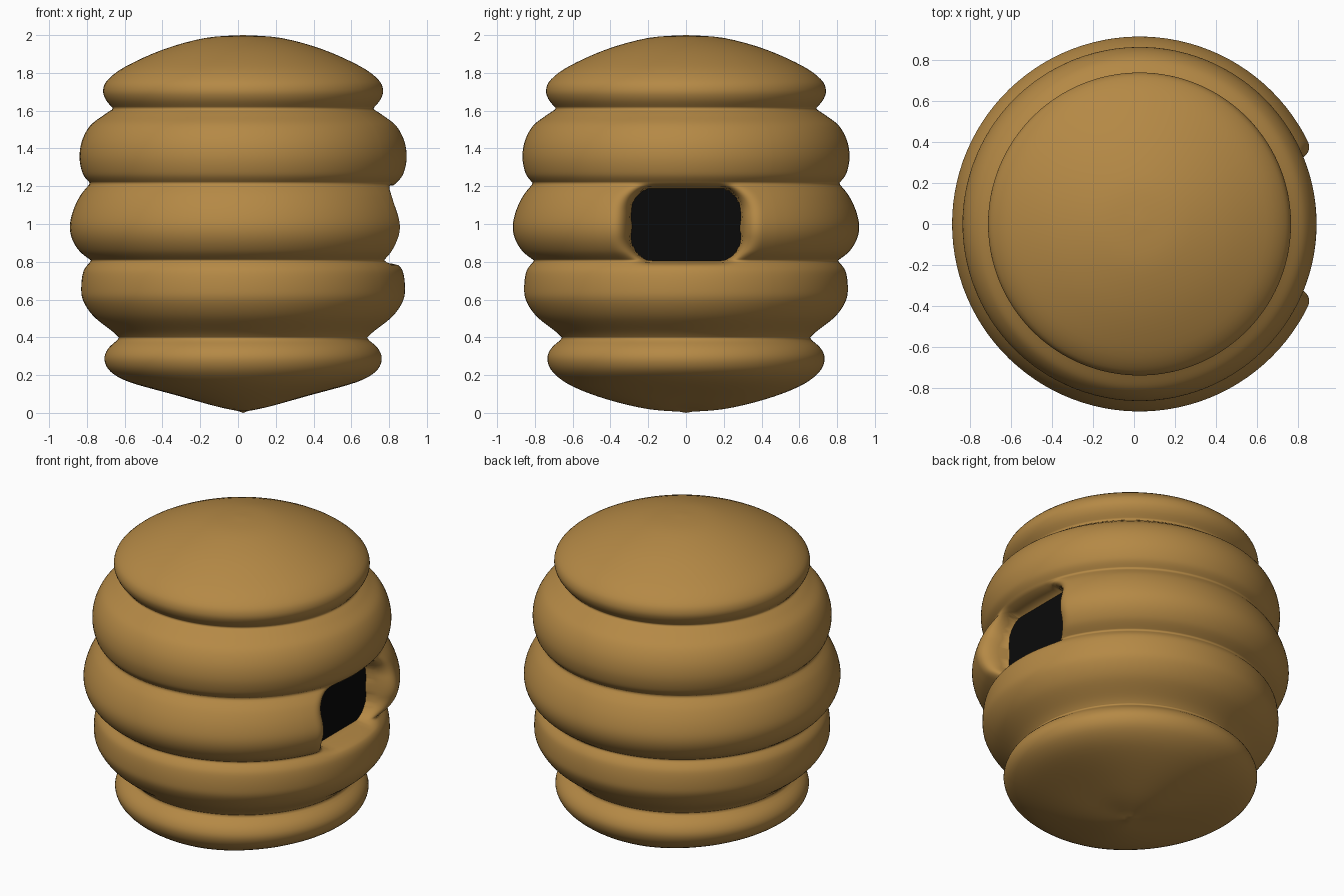
import bpy, bmesh, math

if "Cube" in bpy.data.objects:
    bpy.data.objects.remove(bpy.data.objects["Cube"])

CX = 0.027           # axis of the hive (the entrance flattens the +x side)
PANEL_X = 0.70       # depth of the dark entrance panel


def material(name, rgb):
    m = bpy.data.materials.new(name)
    m.diffuse_color = (*rgb, 1)
    m.use_nodes = True
    m.node_tree.nodes["Principled BSDF"].inputs["Base Color"].default_value = m.diffuse_color
    return m


def spline(pts, steps):
    """Catmull-Rom through (r, z) points."""
    p = [pts[0]] + pts + [pts[-1]]
    out = []
    for i in range(1, len(p) - 2):
        for k in range(steps):
            t = k / steps
            a, b, c, d = p[i - 1:i + 3]
            out.append(tuple(0.5 * (2 * b[j] + (c[j] - a[j]) * t
                       + (2 * a[j] - 5 * b[j] + 4 * c[j] - d[j]) * t * t
                       + (3 * b[j] - a[j] - 3 * c[j] + d[j]) * t ** 3) for j in (0, 1)))
    return out


# Half-profile of each coil, bottom to top
coils = [
    [(0.0, 0.005), (0.2, 0.02), (0.42, 0.072), (0.6, 0.14), (0.70, 0.21), (0.734, 0.28),
     (0.715, 0.34), (0.657, 0.392)],
    [(0.657, 0.398), (0.69, 0.43), (0.79, 0.51), (0.845, 0.59), (0.857, 0.66), (0.845, 0.75),
     (0.806, 0.803)],
    [(0.806, 0.808), (0.865, 0.855), (0.905, 0.92), (0.917, 0.99), (0.9, 1.07), (0.862, 1.15),
     (0.812, 1.212)],
    [(0.812, 1.218), (0.848, 1.265), (0.866, 1.35), (0.853, 1.44), (0.81, 1.52), (0.74, 1.575),
     (0.69, 1.608)],
    [(0.69, 1.613), (0.728, 1.66), (0.741, 1.71), (0.715, 1.765), (0.62, 1.835), (0.42, 1.925),
     (0.2, 1.985), (0.0, 2.0)],
]
profile = []
for i, c in enumerate(coils):
    profile += spline(c, 6 if i in (1, 2, 3) else 4)
profile = profile[1:]


def entrance_distance(y, z):
    """Signed distance to the rounded entrance, and lip width at that place."""
    rad = 0.13
    qy, qz = abs(y) - (0.29 - rad), abs(z - 0.997) - (0.197 - rad)
    oy, oz = max(qy, 0), max(qz, 0)
    length = math.hypot(oy, oz)
    d = length - rad + min(max(qy, qz), 0)
    side = (oy / length) ** 2 if length > 1e-6 else 1
    return d, 0.022 + 0.095 * side


# Angles, denser around the entrance on +x
fine = [-0.56 + 1.12 * i / 90 for i in range(91)]
coarse = [0.56 + (2 * math.pi - 1.12) * i / 90 for i in range(1, 90)]
angles = fine + coarse

# Hive body: revolved coils, pressed in at the entrance
bm = bmesh.new()
rings, floor = [], set()
for r, z in profile:
    ring = []
    for a in angles:
        x, y, h = CX + r * math.cos(a), r * math.sin(a), z
        if z < 0.28:     # underside is slightly keel-shaped along y
            h += 0.04 * math.cos(a) ** 2 * math.sin(math.pi * r / 0.74)
        inside = False
        if x > 0 and 0.7 < z < 1.3:
            d, w = entrance_distance(y, z)
            t = min(max(d / w, 0), 1)
            x = 0.68 + (x - 0.68) * math.sqrt(1 - (1 - t) ** 2)
            inside = d < -0.03
        v = bm.verts.new((x, y, h))
        if inside:
            floor.add(v)
        ring.append(v)
    rings.append(ring)
n = len(angles)
for lo, hi in zip(rings, rings[1:]):
    for j in range(n):
        quad = (lo[j], lo[(j + 1) % n], hi[(j + 1) % n], hi[j])
        if not all(v in floor for v in quad):
            bm.faces.new(quad)
bottom, top = bm.verts.new((CX, 0, 0)), bm.verts.new((CX, 0, 2.0))
for j in range(n):
    bm.faces.new((bottom, rings[0][(j + 1) % n], rings[0][j]))
    bm.faces.new((top, rings[-1][j], rings[-1][(j + 1) % n]))
me = bpy.data.meshes.new("hive_body")
bm.to_mesh(me)
bm.free()
me.materials.append(material("straw", (0.46, 0.25, 0.06)))
body = bpy.data.objects.new("hive_body", me)
bpy.context.collection.objects.link(body)
me.polygons.foreach_set("use_smooth", [True] * len(me.polygons))

# Dark entrance panel closing the opening
bm = bmesh.new()
outline = []
for i in range(64):
    a = 2 * math.pi * i / 64
    c, s = math.cos(a), math.sin(a)
    outline.append(bm.verts.new((PANEL_X, 0.30 * math.copysign(abs(c) ** 0.5, c),
                                 0.997 + 0.203 * math.copysign(abs(s) ** 0.5, s))))
bm.faces.new(outline)
me = bpy.data.meshes.new("entrance_panel")
bm.to_mesh(me)
bm.free()
me.materials.append(material("dark", (0.003, 0.003, 0.003)))
bpy.context.collection.objects.link(bpy.data.objects.new("entrance_panel", me))
